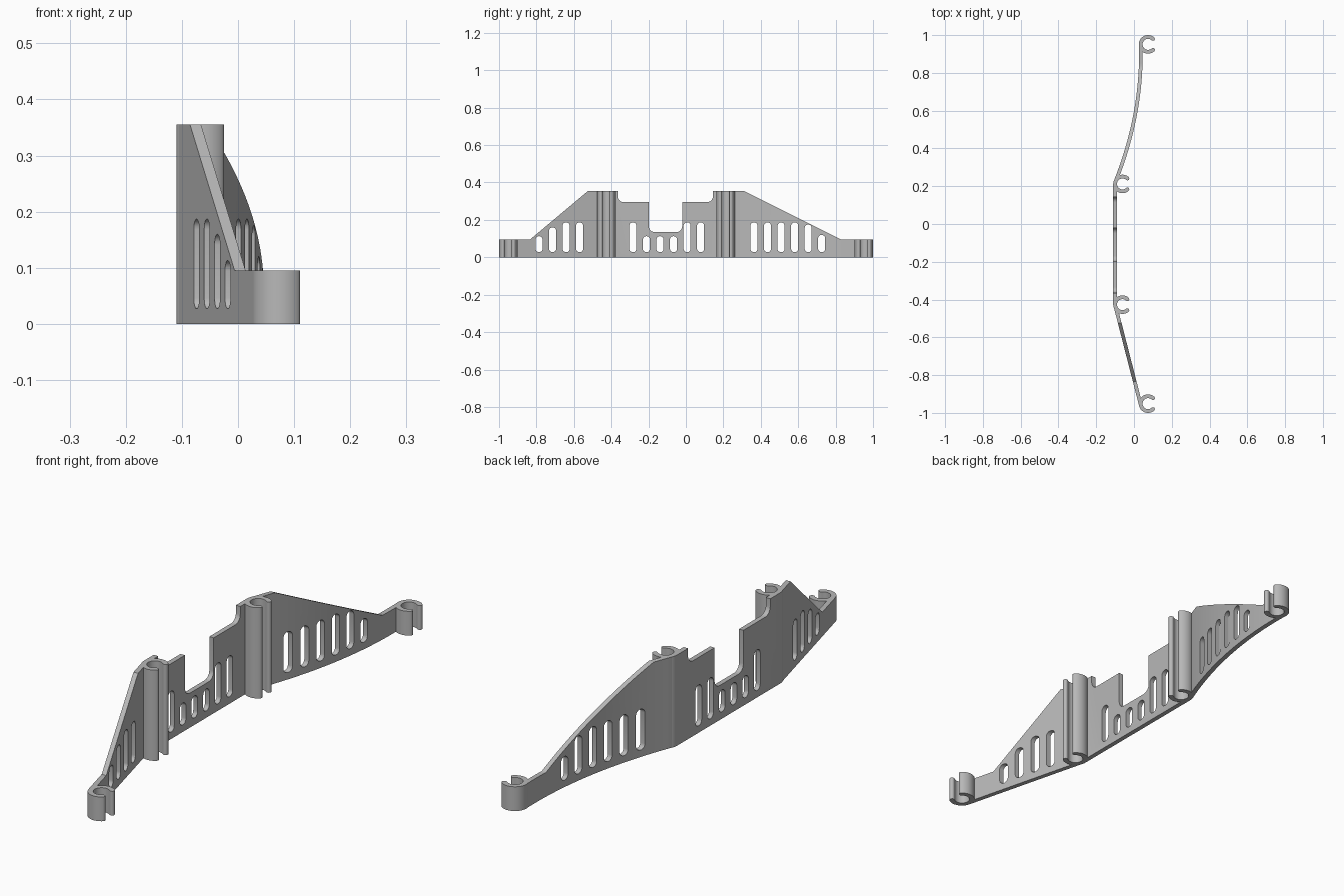
import bpy, bmesh
from math import cos, sin, radians
from mathutils import Vector

if "Cube" in bpy.data.objects:
    bpy.data.objects.remove(bpy.data.objects["Cube"])

THICK = 0.019     # wall thickness
HIGH, LOW = 0.355, 0.095
RING = 0.049      # clip outer radius

grey = bpy.data.materials.new("plain_grey")
grey.use_nodes = True
grey.diffuse_color = (0.48, 0.48, 0.48, 1)
grey.node_tree.nodes["Principled BSDF"].inputs["Base Color"].default_value = (0.48, 0.48, 0.48, 1)


def arc(cx, cy, r, a0, a1, n):
    """Points on an arc, angles in degrees."""
    angles = [radians(a0 + (a1 - a0) * i / n) for i in range(n + 1)]
    return [(cx + r * cos(a), cy + r * sin(a)) for a in angles]


def prisms(name, outlines, place, lo, hi):
    """Extrude closed outlines from lo to hi; place(u, v, w) gives the 3D point."""
    bm = bmesh.new()
    for pts in outlines:
        face = bm.faces.new([bm.verts.new(place(u, v, lo)) for u, v in pts])
        new = bmesh.ops.extrude_face_region(bm, geom=[face])["geom"]
        shift = Vector(place(0, 0, hi)) - Vector(place(0, 0, lo))
        bmesh.ops.translate(bm, vec=shift, verts=[g for g in new if isinstance(g, bmesh.types.BMVert)])
    bmesh.ops.recalc_face_normals(bm, faces=bm.faces)
    mesh = bpy.data.meshes.new(name)
    bm.to_mesh(mesh)
    bm.free()
    mesh.materials.append(grey)
    ob = bpy.data.objects.new(name, mesh)
    bpy.context.collection.objects.link(ob)
    return ob


def upright(u, v, w):
    return (u, v, w)


def sideways(u, v, w):
    return (w, u, v)


def activate(ob):
    bpy.ops.object.select_all(action="DESELECT")
    ob.select_set(True)
    bpy.context.view_layer.objects.active = ob


def carve(ob, cutter, operation):
    cutter.hide_render = True
    mod = ob.modifiers.new("carve", "BOOLEAN")
    mod.operation, mod.solver, mod.object = operation, "EXACT", cutter
    activate(ob)
    bpy.ops.object.modifier_apply(modifier=mod.name)
    bpy.data.objects.remove(cutter)


# Plan of the wall: slanted front run, straight middle, bowed rear run
outer = [Vector(p) for p in ((0.027, -0.963), (-0.106, -0.444), (-0.11, -0.427), (-0.11, 0.212))]
steps = 28
for i in range(steps + 1):
    y = 0.23 + (0.9 - 0.23) * i / steps
    outer.append(Vector((0.027 - (0.9 - y) ** 2 / 3.37, y)))
outer.append(Vector((0.0265, 0.951)))

inner = []
for i, p in enumerate(outer):
    along = (outer[min(i + 1, len(outer) - 1)] - outer[max(i - 1, 0)]).normalized()
    inner.append(p + Vector((along.y, -along.x)) * THICK)
wall = prisms("wall", [outer + inner[::-1]], upright, -0.1, 0.5)

# Side outline with sloped shoulders and the stepped notch
r = 0.03
half = [(-1.1, 0), (-1.1, LOW), (-0.834, LOW), (-0.524, HIGH), (-0.364, HIGH)]
half += arc(-0.334, 0.325, r, 180, 270, 6) + [(-0.198, 0.295)]
half += arc(-0.168, 0.165, r, 180, 270, 6) + arc(-0.05, 0.165, r, 270, 360, 6)
half += [(-0.02, 0.295)] + arc(0.114, 0.325, r, 270, 360, 6)
half += [(0.144, HIGH), (0.31, HIGH), (0.829, LOW), (1.1, LOW), (1.1, 0)]
carve(wall, prisms("side_outline", [half], sideways, -0.5, 0.5), "INTERSECT")

# Rows of rounded slots: first position and the top height of each
tall, mid, short = 0.187, 0.16, 0.113
rows = [(-0.786, (short, mid, tall, tall)),
        (-0.283, (tall, short, short, short, tall, tall)),
        (0.364, (tall, tall, tall, tall, mid + 0.015, short + 0.007))]
w = 0.019
slots = []
for start, tops in rows:
    for i, top in enumerate(tops):
        y = start + 0.0723 * i
        slots.append(arc(y, top - w, w, 0, 180, 10) + arc(y, 0.027 + w, w, 180, 360, 10))
carve(wall, prisms("slot_cutter", slots, sideways, -0.5, 0.5), "DIFFERENCE")

# Open round clips with rounded lips
lip = 0.01
mid_r = RING - lip
clips = [("front_end_clip", 0.0745, -0.951, LOW), ("front_tower_clip", -0.061, -0.427, HIGH),
         ("rear_tower_clip", -0.061, 0.212, HIGH), ("rear_end_clip", 0.0745, 0.951, LOW)]
parts = [wall]
for name, cx, cy, height in clips:
    a = 48
    (x0, y0), (x1, y1) = arc(cx, cy, mid_r, a, 360 - a, 1)
    outline = arc(cx, cy, RING, a, 360 - a, 36)
    outline += arc(x1, y1, lip, -a, 180 - a, 8)[1:-1]
    outline += arc(cx, cy, RING - 2 * lip, 360 - a, a, 36)
    outline += arc(x0, y0, lip, 180 + a, 360 + a, 8)[1:-1]
    parts.append(prisms(name, [outline], upright, 0, height))

for ob in parts:
    activate(ob)
    bpy.ops.object.shade_smooth_by_angle(angle=radians(30))
